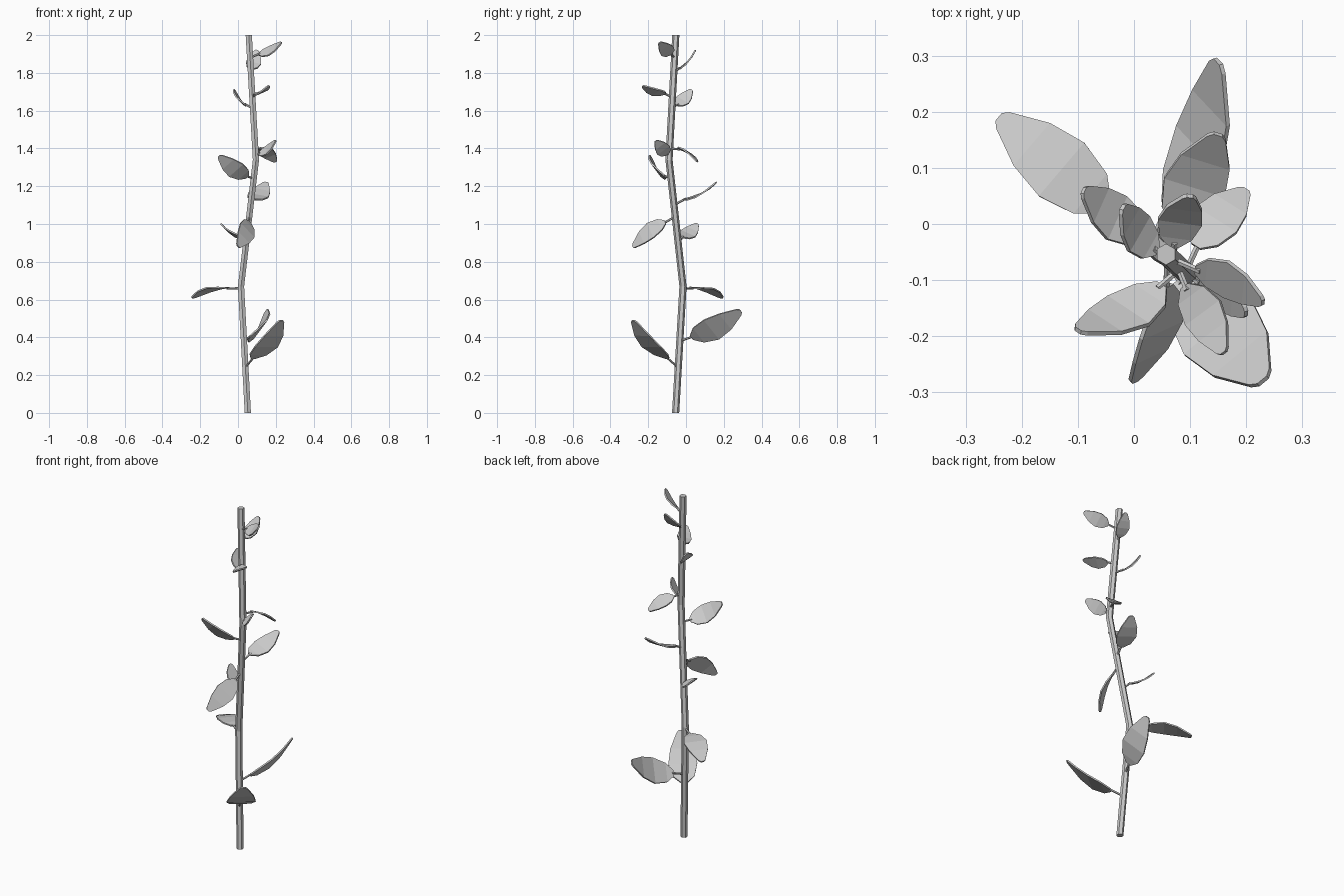
import bpy, bmesh, math
from mathutils import Vector

cube = bpy.data.objects.get("Cube")
if cube:
    bpy.data.objects.remove(cube, do_unlink=True)

# One plain grey for the whole plant
grey = bpy.data.materials.new("plain_grey")
grey.use_nodes = True
colour = (0.6, 0.6, 0.6, 1.0)
grey.diffuse_color = colour
grey.node_tree.nodes["Principled BSDF"].inputs["Base Color"].default_value = colour


def make_object(name, bm):
    bmesh.ops.recalc_face_normals(bm, faces=bm.faces[:])
    mesh = bpy.data.meshes.new(name)
    bm.to_mesh(mesh)
    bm.free()
    mesh.materials.append(grey)
    obj = bpy.data.objects.new(name, mesh)
    bpy.context.collection.objects.link(obj)
    return obj


def tube(name, points, radius, side, up):
    """Loft hexagonal rings, lying in the side/up plane, through the points."""
    bm = bmesh.new()
    rings = []
    for p in points:
        ring = []
        for i in range(6):
            a = math.radians(30 + 60 * i)
            ring.append(bm.verts.new(p + radius * (side * math.cos(a) + up * math.sin(a))))
        rings.append(ring)
    for low, high in zip(rings, rings[1:]):
        for i in range(6):
            j = (i + 1) % 6
            bm.faces.new((low[i], low[j], high[j], high[i]))
    bm.faces.new(rings[0])
    bm.faces.new(rings[-1])
    return make_object(name, bm)


# Bent stem
stem_path = [Vector(p) for p in ((0.052, -0.055, 0), (0.016, -0.016, 0.67),
                                 (0.095, -0.09, 1.34), (0.057, -0.054, 2))]
tube("stem", stem_path, 0.019, Vector((1, 0, 0)), Vector((0, 1, 0)))


def stem_at(z):
    for a, b in zip(stem_path, stem_path[1:]):
        if z <= b.z:
            return a.lerp(b, (z - a.z) / (b.z - a.z))


# Blade outline: distance along the leaf, share of the full width, share of the bend
OUTLINE = ((0, 0.22, 0), (0.14, 0.74, 0.5), (0.4, 1, 1), (0.68, 0.8, 0.8), (0.96, 0.3, 0.1), (1, 0.14, 0))


def leaf(name, z, base, tip, facing, width):
    base, tip = Vector(base), Vector(tip)
    along = tip - base
    axis = along.normalized()
    normal = Vector(facing)
    normal = (normal - axis * normal.dot(axis)).normalized()
    side = axis.cross(normal)
    # Rising leaves curl upward, drooping leaves curl down
    bend = along.length * (-0.08 if along.z > 0 else 0.08)

    bm = bmesh.new()
    rows = []
    for t, w, lift in OUTLINE:
        centre = base + along * t + normal * bend * lift
        rows.append([bm.verts.new(centre + side * width * w * s / 2) for s in (-1, 1)])
    for a, b in zip(rows, rows[1:]):
        bm.faces.new((a[0], a[1], b[1], b[0]))
    blade = make_object(name, bm)
    thick = blade.modifiers.new("thickness", "SOLIDIFY")
    thick.thickness = 0.008
    thick.offset = 0

    # Short stalk from the stem into the blade
    start = stem_at(z)
    run = (base - start).normalized()
    across = run.cross(Vector((0, 0, 1))).normalized()
    tube(name + "_stalk", [start, base + axis * 0.01], 0.006, across, across.cross(run))


# name, height on stem, blade base, blade tip, facing direction, width
LEAVES = (
    ("leaf_low_front", 0.24, (0.08, -0.1, 0.29), (0.23, -0.28, 0.49), (-0.4, 0.5, 0.7), 0.155),
    ("leaf_low_back", 0.38, (0.06, 0.03, 0.4), (0.15, 0.29, 0.54), (-0.8, 0, 0.6), 0.15),
    ("leaf_low_right", 0.66, (-0.05, 0.03, 0.66), (-0.24, 0.19, 0.61), (-0.2, 0.2, 0.9), 0.125),
    ("leaf_mid_right", 0.9, (0.02, -0.02, 0.93), (-0.09, 0.06, 1), (0.7, 0, 0.7), 0.09),
    ("leaf_mid_front", 1.04, (0.06, -0.11, 1.01), (0, -0.28, 0.88), (0.7, -0.6, 0.4), 0.11),
    ("leaf_mid_back", 1.1, (0.08, -0.01, 1.13), (0.15, 0.16, 1.22), (0, -0.5, 0.8), 0.115),
    ("leaf_upper_right", 1.24, (0.05, -0.11, 1.25), (-0.1, -0.19, 1.36), (0, 0.8, 0.6), 0.11),
    ("leaf_upper_left", 1.36, (0.11, -0.1, 1.37), (0.2, -0.16, 1.44), (-0.4, -0.5, 0.7), 0.08),
    ("leaf_upper_back", 1.4, (0.11, -0.04, 1.4), (0.2, 0.06, 1.33), (0, 0.5, 0.8), 0.09),
    ("leaf_high_right", 1.61, (0.04, -0.05, 1.63), (-0.02, 0.03, 1.71), (0.7, 0, 0.7), 0.08),
    ("leaf_high_front", 1.67, (0.09, -0.11, 1.69), (0.16, -0.23, 1.73), (-0.4, 0, 0.9), 0.08),
    ("leaf_top_back", 1.8, (0.07, -0.04, 1.82), (0.1, 0.05, 1.92), (0, -0.8, 0.6), 0.08),
    ("leaf_top_left", 1.88, (0.11, -0.08, 1.9), (0.23, -0.14, 1.96), (-0.4, -0.5, 0.7), 0.08),
)
for entry in LEAVES:
    leaf(*entry)
